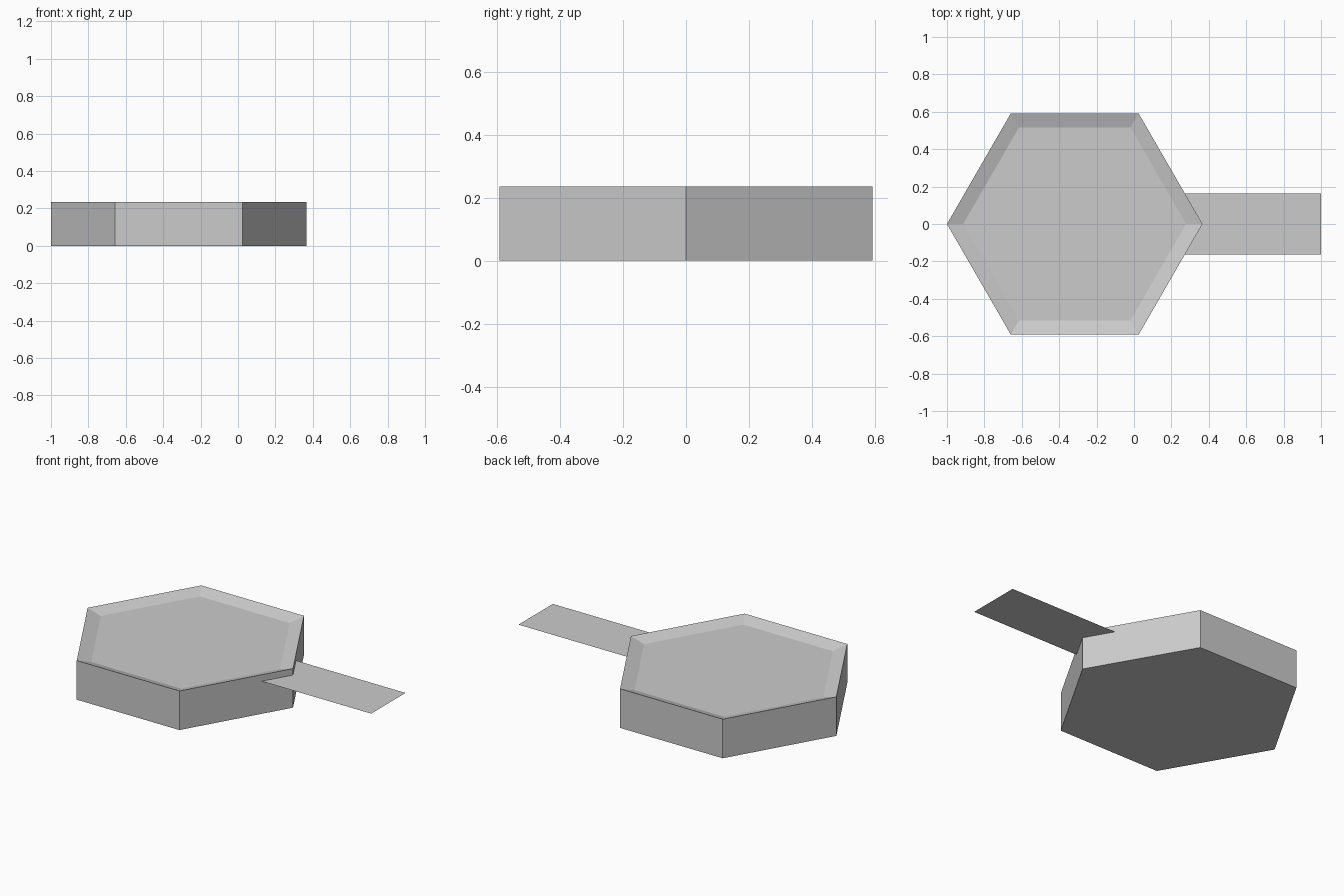
import bpy
import bmesh
import math

CENTRE_X = -0.317
RADIUS = 0.683
FLOOR_RADIUS = 0.596
HEIGHT = 0.235
FLOOR_Z = 0.209
HANDLE_Z = 0.196

cube = bpy.data.objects.get("Cube")
if cube:
    bpy.data.objects.remove(cube, do_unlink=True)

grey = bpy.data.materials.new("plain_grey")
grey.use_nodes = True
colour = (0.6, 0.6, 0.6, 1)
grey.diffuse_color = colour
grey.node_tree.nodes["Principled BSDF"].inputs["Base Color"].default_value = colour


def add_object(name, bm):
    bmesh.ops.recalc_face_normals(bm, faces=bm.faces)
    mesh = bpy.data.meshes.new(name)
    bm.to_mesh(mesh)
    bm.free()
    mesh.materials.append(grey)
    obj = bpy.data.objects.new(name, mesh)
    bpy.context.collection.objects.link(obj)
    return obj


def hexagon(bm, radius, z):
    angles = [math.radians(60 * i) for i in range(6)]
    return [bm.verts.new((CENTRE_X + radius * math.cos(a), radius * math.sin(a), z))
            for a in angles]


# Hexagonal body: base, outer wall, sharp rim, sloped inner wall, shallow floor
bm = bmesh.new()
rings = [hexagon(bm, RADIUS, 0), hexagon(bm, RADIUS, HEIGHT),
         hexagon(bm, FLOOR_RADIUS, FLOOR_Z)]
for low, high in zip(rings, rings[1:]):
    for i in range(6):
        j = (i + 1) % 6
        bm.faces.new((low[i], low[j], high[j], high[i]))
bm.faces.new(rings[0][::-1])
bm.faces.new(rings[-1])
add_object("hexagonal_pan", bm)

# Flat sheet handle, tucked into the wall below the floor
bm = bmesh.new()
corners = [(0.27, -0.163), (1, -0.163), (1, 0.163), (0.27, 0.163)]
face = bm.faces.new([bm.verts.new((x, y, HANDLE_Z)) for x, y in corners])
handle = add_object("handle", bm)
if handle.data.polygons[0].normal.z < 0:
    handle.data.flip_normals()
